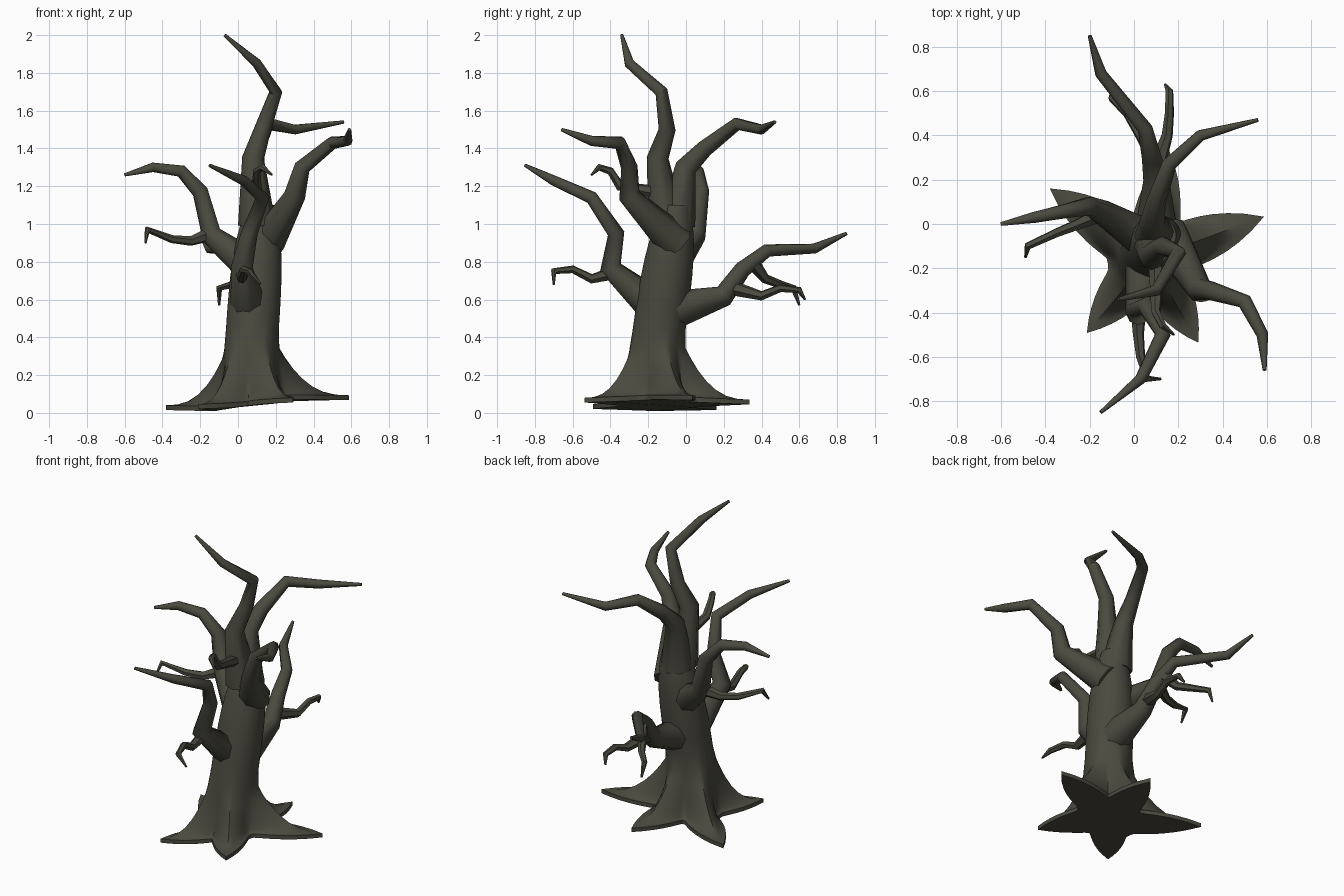
import bpy, bmesh, math
from mathutils import Vector

cube = bpy.data.objects.get("Cube")
if cube:
    bpy.data.objects.remove(cube, do_unlink=True)

bark = bpy.data.materials.new("dark_bark")
bark.use_nodes = True
color = (.07, .068, .05, 1)
bark.diffuse_color = color
bark.node_tree.nodes["Principled BSDF"].inputs["Base Color"].default_value = color


def circle(sides):
    """Angles of evenly spaced corners around a ring."""
    return [math.tau * k / sides for k in range(sides)]


def skin_rings(name, rings):
    """Bridge equal rings of points into a closed, smooth shaded mesh."""
    bm = bmesh.new()
    loops = [[bm.verts.new(point) for point in ring] for ring in rings]
    for lower, upper in zip(loops, loops[1:]):
        for i in range(len(lower)):
            bm.faces.new((lower[i - 1], lower[i], upper[i], upper[i - 1]))
    bm.faces.new(loops[0])
    bm.faces.new(loops[-1])
    bmesh.ops.recalc_face_normals(bm, faces=bm.faces)
    mesh = bpy.data.meshes.new(name)
    bm.to_mesh(mesh)
    bm.free()
    mesh.materials.append(bark)
    obj = bpy.data.objects.new(name, mesh)
    bpy.context.collection.objects.link(obj)
    bpy.ops.object.select_all(action='DESELECT')
    obj.select_set(True)
    bpy.context.view_layer.objects.active = obj
    bpy.ops.object.shade_smooth_by_angle(angle=math.radians(50))


def limb(name, path, thick, thin, sides):
    """Crooked tube that tapers from thick to thin and ends in a point."""
    points = [Vector(p) for p in path]
    last = len(points) - 1
    rings, side = [], None
    for i, point in enumerate(points):
        before = (point - points[max(i - 1, 0)]).normalized()
        after = (points[min(i + 1, last)] - point).normalized()
        along = (before + after).normalized()
        if side is None:
            side = along.orthogonal()
        side = (side - along * side.dot(along)).normalized()
        across = along.cross(side)
        taper = (i / (last - 1)) ** .4
        radius = thin / 3 if i == last else thick + (thin - thick) * taper
        rings.append([point + radius * (side * math.cos(a) + across * math.sin(a))
                      for a in circle(sides)])
    skin_rings(name, rings)


def branch(name, *path):
    limb(name, path, thick=.1, thin=.027, sides=8)


def twig(name, *path):
    limb(name, path, thick=.04, thin=.018, sides=6)


# Trunk and roots: each root has a direction in degrees and a reach
root_reach = {20: .55, 80: .5, 145: .55, 230: .44, 300: .44}
trunk_radius = .14
collar = .19
trunk_base = Vector((.07, -.155, .35))
trunk_top = Vector((.12, -.05, 1.1))


def root_edge(a):
    """Outer radius of the flare in one direction."""
    reach = collar
    for degrees, length in root_reach.items():
        away = abs((a - math.radians(degrees) + math.pi) % math.tau - math.pi)
        lobe = max(0, 1 - away / .65) ** 1.6
        reach = max(reach, collar + (length - collar) * lobe)
    return reach


def flare_ring(spread, lift):
    """Ring of the flare, from the trunk (spread 0) out to the root tips (spread 1)."""
    ring = []
    for a in circle(72):
        radius = trunk_radius + (root_edge(a) - trunk_radius) * spread
        ground = .04 + .03 * math.cos(a)
        height = ground + lift + (trunk_base.z - ground) * (1 - spread) ** 2.6
        ring.append((trunk_base.x + radius * math.cos(a),
                     trunk_base.y + radius * math.sin(a), height))
    return ring


def trunk_ring(t):
    """Ring of the leaning trunk, which narrows towards its fork."""
    centre = trunk_base.lerp(trunk_top, t)
    radius = trunk_radius - t ** 4 * trunk_radius / 2
    return [centre + radius * Vector((math.cos(a), math.sin(a), 0)) for a in circle(72)]


flare = [flare_ring((1 - k / 8) ** 1.5, lift=.025) for k in range(8)]
trunk = [trunk_ring(k / 8) for k in range(1, 9)]
skin_rings("trunk_and_roots", [flare_ring(1, lift=0)] + flare + trunk)

# Main branches, from the trunk to the tip
branch("crown_branch", (.1, -.1, 1), (.08, -.15, 1.35), (.13, -.1, 1.5),
       (.2, -.13, 1.7), (.1, -.3, 1.85), (-.07, -.34, 2))
branch("back_upper_branch", (.1, -.05, 1), (.08, 0, 1.3), (.1, .1, 1.4),
       (.16, .27, 1.53), (.3, .4, 1.5), (.56, .47, 1.54))
branch("left_branch", (.15, -.05, .9), (.3, -.3, 1.15), (.34, -.3, 1.3),
       (.5, -.35, 1.43), (.58, -.5, 1.44), (.59, -.66, 1.5))
branch("right_branch", (.1, -.1, .75), (-.14, .05, .94), (-.2, .08, 1.17),
       (-.3, .06, 1.28), (-.45, .03, 1.3), (-.6, 0, 1.26))
branch("back_lower_branch", (.1, -.05, .55), (.1, .2, .62), (.08, .3, .76),
       (.05, .43, .86), (-.15, .68, .87), (-.2, .85, .95))
branch("front_branch", (.06, -.15, .55), (.02, -.4, .77), (.06, -.37, .95),
       (.13, -.5, 1.14), (.03, -.7, 1.23), (-.15, -.85, 1.31))

# Small twigs
twig("right_twig", (-.14, .05, .95), (-.25, 0, .91), (-.35, -.04, .92),
     (-.48, -.1, .97), (-.49, -.15, .9))
twig("front_twig", (.02, -.35, .75), (.02, -.5, .71), (.03, -.6, .76),
     (.06, -.7, .75), (.12, -.7, .68))
twig("crown_twig", (.1, -.1, 1.16), (.1, -.35, 1.2), (.1, -.4, 1.28),
     (.13, -.46, 1.3), (.18, -.5, 1.26))
twig("back_outer_twig", (.1, .25, .66), (.15, .4, .62), (.16, .5, .66),
     (.16, .6, .65), (.14, .63, .6))
twig("back_inner_twig", (.07, .35, .8), (.02, .42, .71), (-.03, .5, .68),
     (-.1, .57, .66), (-.1, .6, .57))
